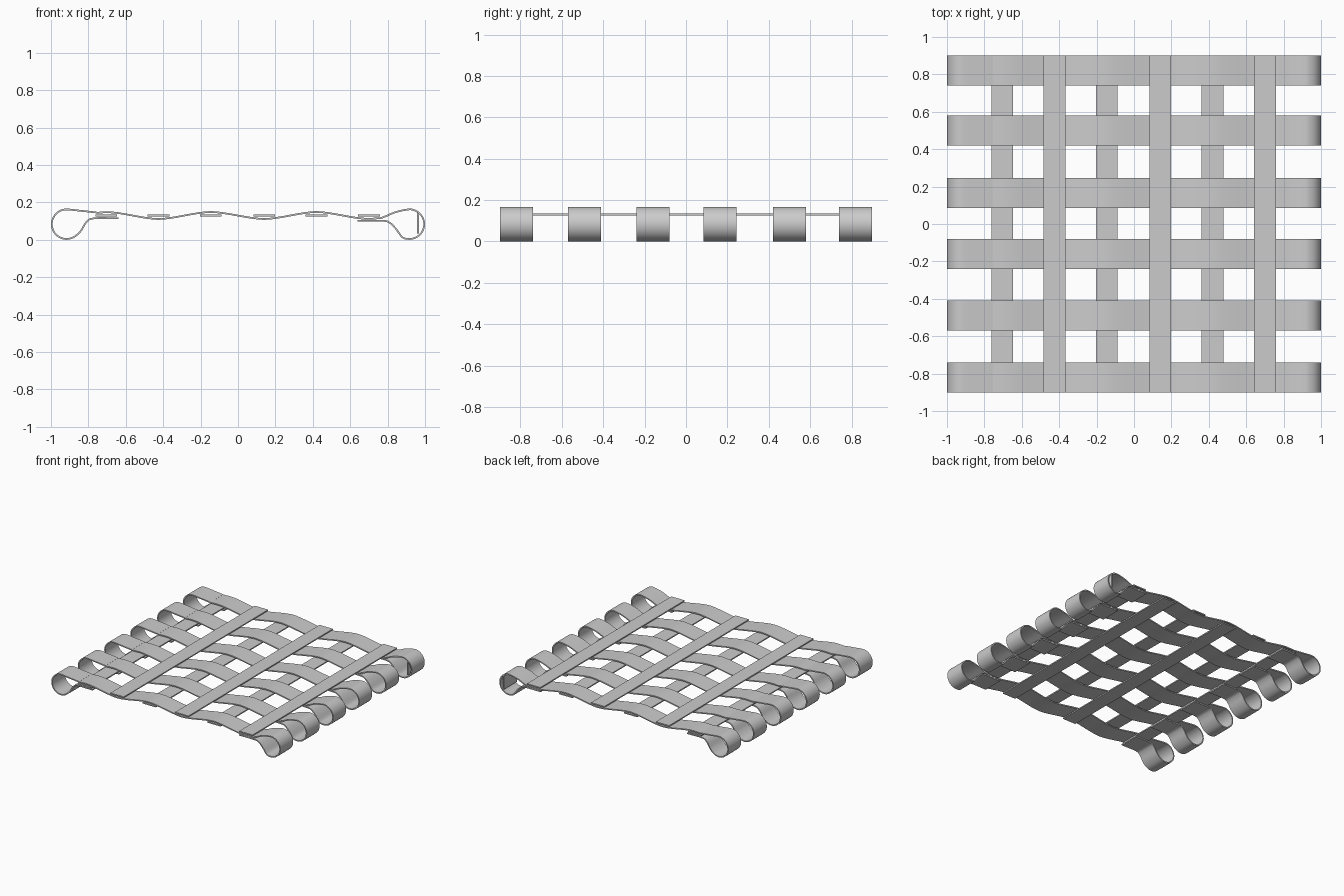
import bpy, math
from mathutils import Vector

if "Cube" in bpy.data.objects:
    bpy.data.objects.remove(bpy.data.objects["Cube"])

HALF_T = 0.0045          # half thickness of all straps
Z_MID = 0.13
CROSS_X = [-0.705, -0.425, -0.145, 0.14, 0.42, 0.70]
STRAP_Y = [-0.82, -0.49, -0.16, 0.165, 0.50, 0.82]


def smooth_path(pts, steps=4):
    """Catmull-Rom curve through (x, z) points."""
    p = [Vector(q) for q in pts]
    p = [2 * p[0] - p[1]] + p + [2 * p[-1] - p[-2]]
    out = []
    for i in range(1, len(p) - 2):
        a, b, c, d = p[i - 1:i + 3]
        for s in range(steps):
            t = s / steps
            out.append(0.5 * (2 * b + (c - a) * t + (2 * a - 5 * b + 4 * c - d) * t * t
                              + (3 * b - a - 3 * c + d) * t ** 3))
    out.append(p[-2])
    return out


def ribbon(name, path, y, width):
    """Thick band following an x-z path, extruded along y."""
    n = len(path)
    verts, faces = [], []
    for i, p in enumerate(path):
        t = (path[min(i + 1, n - 1)] - path[max(i - 1, 0)]).normalized()
        nrm = Vector((-t.y, t.x)) * HALF_T
        for q, side in ((p + nrm, -1), (p + nrm, 1), (p - nrm, 1), (p - nrm, -1)):
            verts.append((q.x, y + side * width / 2, q.y))
    for i in range(n - 1):
        for k in range(4):
            a, b = i * 4 + k, i * 4 + (k + 1) % 4
            faces.append((a, b, b + 4, a + 4))
    faces += [(3, 2, 1, 0), tuple(range(n * 4 - 4, n * 4))]
    me = bpy.data.meshes.new(name)
    me.from_pydata(verts, [], faces)
    ob = bpy.data.objects.new(name, me)
    bpy.context.collection.objects.link(ob)
    bpy.context.view_layer.objects.active = ob
    ob.select_set(True)
    bpy.ops.object.shade_smooth_by_angle(angle=math.radians(35))
    ob.select_set(False)
    return ob


def arc(cx, start, end, count):
    return [(cx + 0.079 * math.cos(a), 0.0835 + 0.079 * math.sin(a))
            for a in (math.radians(start + (end - start) * i / (count - 1)) for i in range(count))]


# Woven strap profile: left tail, left loop, wave, right loop, right tail
pts = [(-0.64, 0.115), (-0.77, 0.115), (-0.81, 0.095), (-0.84, 0.048)]
pts += arc(-0.9165, -55, -270, 10)
pts += [(-0.85, 0.156), (-0.765, 0.147)]
for i, x in enumerate(CROSS_X):
    z = Z_MID + (0.015 if i % 2 == 0 else -0.015)
    pts += [(x - 0.05, z), (x + 0.05, z)]
pts += [(0.78, 0.122), (0.84, 0.147)]
pts += arc(0.9165, 95, -120, 10)
pts += [(0.845, 0.058), (0.81, 0.092), (0.77, 0.102), (0.64, 0.102)]
profile = smooth_path(pts)

for y in STRAP_Y:
    ribbon("woven_strap", profile, y, 0.16)

# Straight cross straps
for x in CROSS_X:
    ribbon("cross_strap", [Vector((x - 0.058, Z_MID)), Vector((x + 0.058, Z_MID))], 0, 1.8)

# Small flap inside the back right loop
ribbon("loop_flap", [Vector((0.962, 0.147)), Vector((0.962, 0.035))], 0.82, 0.16)
